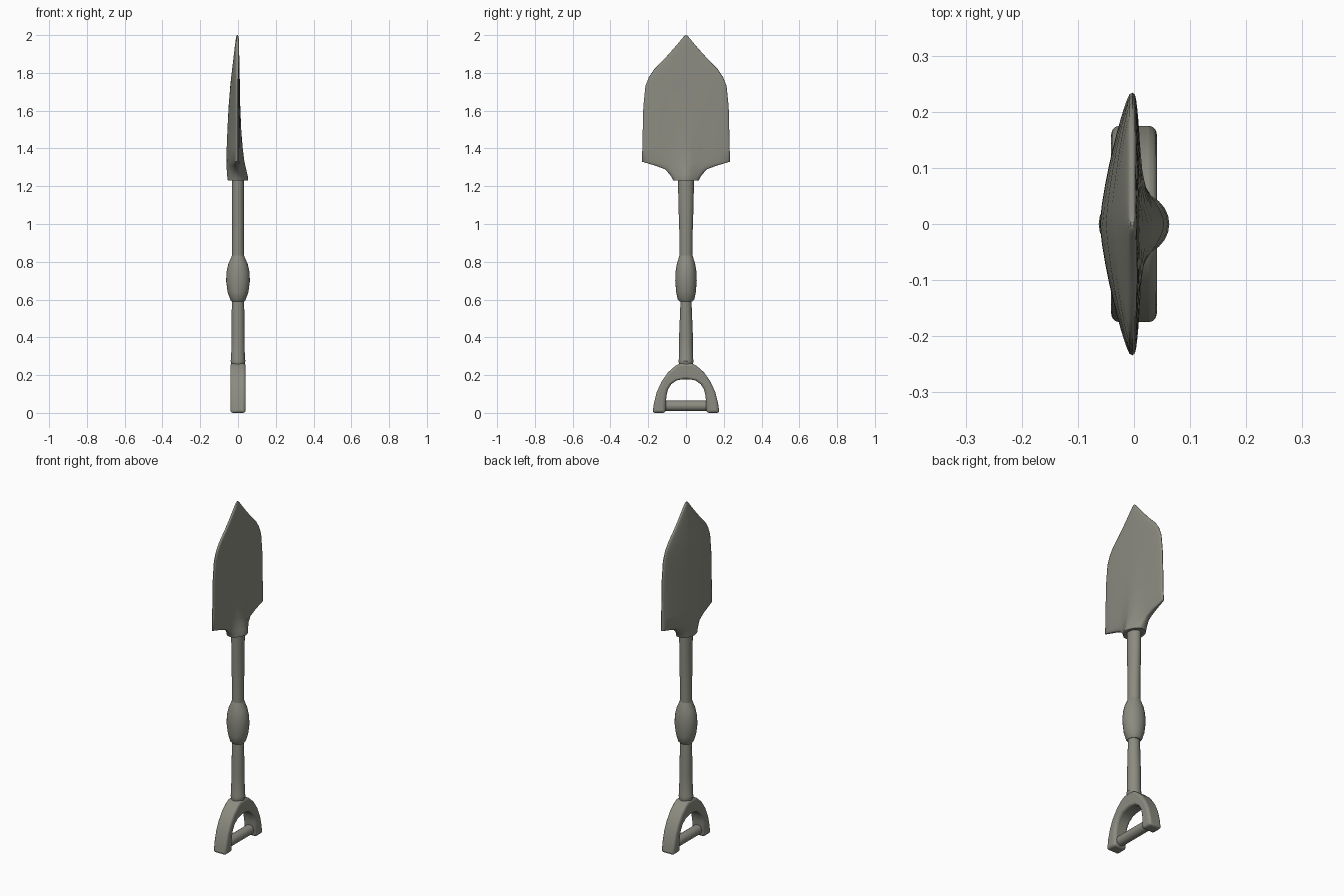
import bpy, bmesh, math

cube = bpy.data.objects.get("Cube")
if cube:
    bpy.data.objects.remove(cube, do_unlink=True)

COLOUR = (0.26, 0.26, 0.22, 1)
metal = bpy.data.materials.new("olive_grey")
metal.use_nodes = True
metal.diffuse_color = COLOUR
metal.node_tree.nodes["Principled BSDF"].inputs["Base Color"].default_value = COLOUR


def finish(name, bm, angle=40, bevel=0):
    """Turn a bmesh into a smooth shaded object."""
    bmesh.ops.recalc_face_normals(bm, faces=bm.faces)
    mesh = bpy.data.meshes.new(name)
    bm.to_mesh(mesh)
    bm.free()
    mesh.materials.append(metal)
    obj = bpy.data.objects.new(name, mesh)
    bpy.context.collection.objects.link(obj)
    if bevel:
        mod = obj.modifiers.new("soft_edges", "BEVEL")
        mod.width, mod.segments, mod.limit_method = bevel, 3, "ANGLE"
        mod.angle_limit = math.radians(40)
    bpy.ops.object.select_all(action="DESELECT")
    obj.select_set(True)
    bpy.context.view_layer.objects.active = obj
    bpy.ops.object.shade_smooth_by_angle(angle=math.radians(angle))
    return obj


def loft(name, rings, angle=40):
    """Skin a stack of closed rings and cap both ends."""
    bm = bmesh.new()
    loops = [[bm.verts.new(p) for p in ring] for ring in rings]
    n = len(loops[0])
    for a, b in zip(loops, loops[1:]):
        for i in range(n):
            j = (i + 1) % n
            bm.faces.new((a[i], a[j], b[j], b[i]))
    bm.faces.new(loops[0])
    bm.faces.new(loops[-1])
    return finish(name, bm, angle)


def ellipse(z, rx, ry, n=24):
    turn = [2 * math.pi * i / n for i in range(n)]
    return [(rx * math.cos(t), ry * math.sin(t), z) for t in turn]


# Shaft: height, half depth, half width
shaft = [(0.2, .036, .036), (.265, .036, .038), (.275, .040, .040), (.285, .036, .038),
         (.42, .035, .036), (.62, .032, .028)]
loft("lower_shaft", [ellipse(*r) for r in shaft])
loft("upper_shaft", [ellipse(*r) for r in
                     [(.78, .033, .034), (.95, .032, .035), (1.1, .033, .040), (1.28, .033, .043)]])

# Swollen hand hold in the middle of the shaft
knob = [(.59, .034, .034), (.60, .041, .044), (.64, .055, .052), (.70, .063, .057),
        (.75, .060, .055), (.79, .051, .048), (.82, .037, .039), (.835, .032, .034)]
loft("shaft_knob", [ellipse(*r) for r in knob])


# Blade: height, half width, rear bulge, front bulge, socket swelling
blade = [(1.23, .068, .054, .030, .022), (1.245, .074, .056, .030, .024),
         (1.265, .088, .057, .026, .024), (1.29, .112, .058, .022, .023),
         (1.31, .165, .058, .020, .021), (1.33, .234, .058, .019, .018),
         (1.40, .231, .057, .018, .010), (1.50, .229, .053, .017, .003),
         (1.62, .226, .047, .015, 0), (1.73, .215, .038, .013, 0),
         (1.78, .195, .033, .012, 0), (1.82, .168, .028, .011, 0),
         (1.87, .118, .022, .010, 0), (1.93, .064, .015, .009, 0),
         (1.975, .026, .009, .008, 0), (1.99, .014, .007, .006, 0), (2.0, .003, .003, .003, 0)]


def blade_ring(z, width, rear, front, socket, n=40):
    flat = min(1, max(0, (z - 1.23) / .1))       # oval socket turns into a thin plate
    rim = min(.011, rear, front)
    ring = []
    for i in range(n):
        t = 2 * math.pi * i / n
        u, side = math.sin(t), math.cos(t)
        round_edge = abs(side) ** .5
        ridge = 1 - abs(u) ** 1.35
        mix = flat * ridge + (1 - flat) * abs(side)
        if side < 0:
            x = -(rim * round_edge + (rear - rim) * mix)
        else:
            x = rim * round_edge + (front - rim) * mix
            x += socket * math.exp(-(u * width / .05) ** 2) * min(1, abs(side) * 2)
        if abs(side) < 1e-6:
            x = 0
        ring.append((x - .003 * flat, width * u, z))
    return ring


loft("blade", [blade_ring(*r) for r in blade], 50)

# Handle fork: half outline of the arch, mirrored in y
outer = [(.177, 0), (.170, .05), (.155, .11), (.130, .165), (.095, .215), (.055, .25), (.032, .262)]
inner = [(.02, .178), (.05, .172), (.078, .152), (.095, .125), (.104, .09), (.108, 0)]
half = outer + inner
bm = bmesh.new()
front = [[bm.verts.new((.041, s * y, z)) for y, z in half] for s in (1, -1)]
rear = [[bm.verts.new((-.041, s * y, z)) for y, z in half] for s in (1, -1)]
count, last = len(half), len(outer) - 1
for f, r in zip(front, rear):
    for k in range(last):                        # strips across the arch thickness
        m, p = count - 1 - k, max(count - 2 - k, last + 1)
        for v in (f, r):
            quad = [v[k], v[k + 1], v[p], v[m]]
            bm.faces.new(list(dict.fromkeys(quad)))
    for k in range(count - 1):                   # outer and inner walls
        if k != last:
            bm.faces.new((f[k], f[k + 1], r[k + 1], r[k]))
    bm.faces.new((f[0], f[-1], r[-1], r[0]))
for v in (front, rear):                          # crown joining the two halves
    bm.faces.new((v[0][last], v[1][last], v[1][last + 1], v[0][last + 1]))
for k in (last, last + 1):
    bm.faces.new((front[0][k], front[1][k], rear[1][k], rear[0][k]))
finish("handle_fork", bm, 40, .014)

# Cross bar gripped by the hand
bar = [[(x, y, z + .037) for x, z, y in
        [(p[0], p[1], side) for p in ellipse(0, .028, .028, 16)]] for side in (-.13, .13)]
loft("grip_bar", bar)
